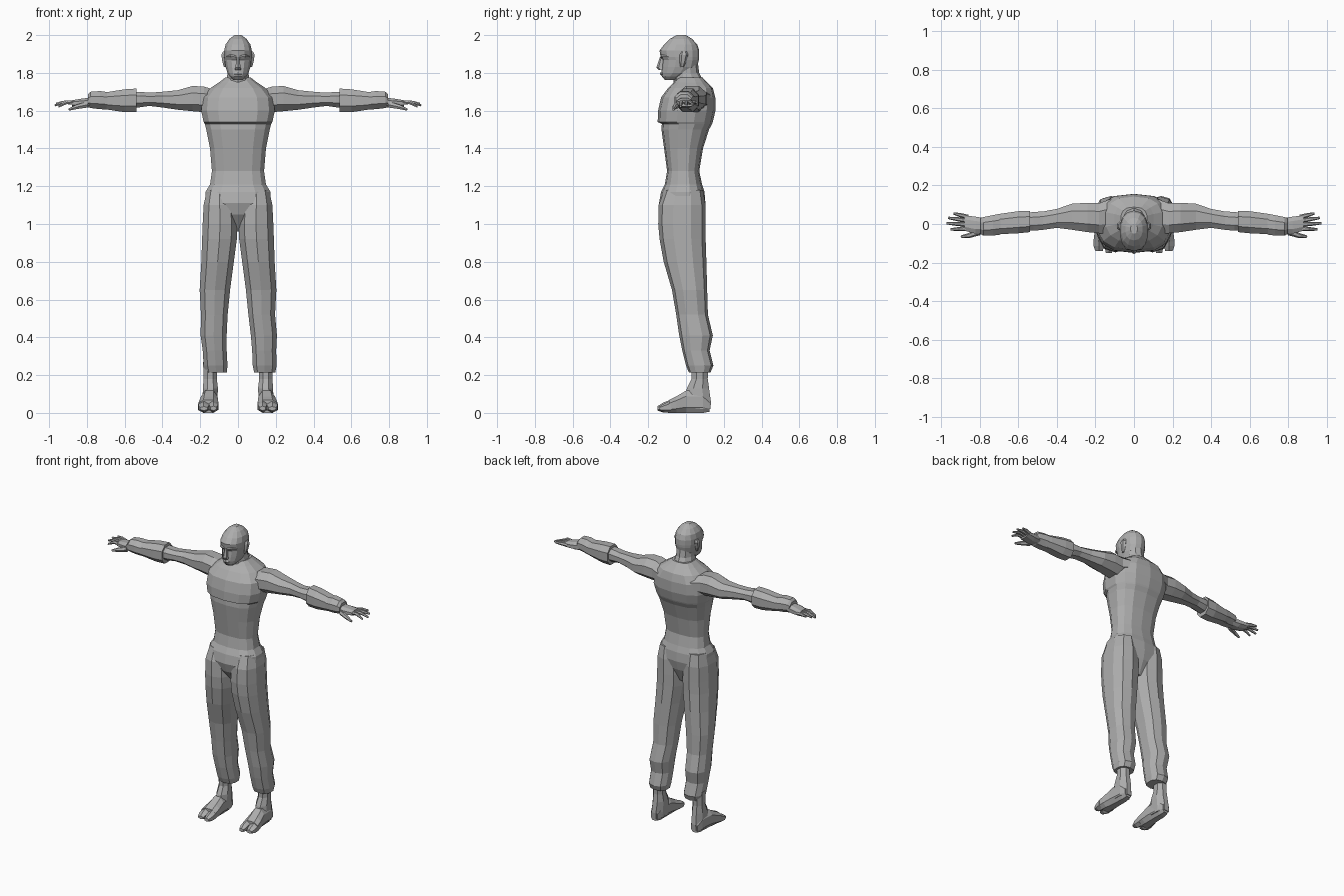
import bpy, bmesh, math
from mathutils import Vector

mat = bpy.data.materials.new("plain grey")
mat.diffuse_color = (0.42, 0.42, 0.42, 1)


def skin(name, rings, mirror=False):
    """Bridge rings of points into a closed flat-shaded object."""
    bm = bmesh.new()
    loops = [[bm.verts.new(p) for p in r] for r in rings]
    n = len(loops[0])
    for a, b in zip(loops, loops[1:]):
        for i in range(n):
            j = (i + 1) % n
            bm.faces.new((a[i], a[j], b[j], b[i]))
    bm.faces.new(loops[0])
    bm.faces.new(loops[-1])
    bmesh.ops.recalc_face_normals(bm, faces=bm.faces)
    me = bpy.data.meshes.new(name)
    bm.to_mesh(me)
    bm.free()
    me.materials.append(mat)
    ob = bpy.data.objects.new(name, me)
    bpy.context.collection.objects.link(ob)
    if mirror:
        m = ob.modifiers.new("mirror", 'MIRROR')
        m.use_mirror_merge = False
    return ob


def loft(name, axis, secs, n=8, power=2.0, mirror=False):
    """secs: (position on axis, a0, a1, b0, b1), bounds of each rounded section."""
    unit = []
    for i in range(n):
        t = 2 * math.pi * (i + 0.5) / n
        unit.append([math.copysign(abs(f(t)) ** (2 / power), f(t)) for f in (math.cos, math.sin)])
    mu = max(abs(p[0]) for p in unit)
    mv = max(abs(p[1]) for p in unit)
    rings = []
    for t, a0, a1, b0, b1 in secs:
        ring = []
        for u, v in unit:
            a = (a0 + a1) / 2 + (a1 - a0) / 2 * u / mu
            b = (b0 + b1) / 2 + (b1 - b0) / 2 * v / mv
            ring.append({'x': (t, a, b), 'y': (a, t, b), 'z': (a, b, t)}[axis])
        rings.append(ring)
    return skin(name, rings, mirror)


def sym(secs):
    return [(z, -w, w, y0, y1) for z, w, y0, y1 in secs]


def tube(name, pts, n=6, flat=1.0, mirror=True):
    """pts: (x, y, z, radius) along a limb."""
    d = (Vector(pts[-1][:3]) - Vector(pts[0][:3])).normalized()
    side = d.cross(Vector((0, 0, 1))).normalized()
    up = side.cross(d)
    rings = [[Vector(p[:3]) + p[3] * (side * math.cos(2 * math.pi * i / n)
              + up * flat * math.sin(2 * math.pi * i / n)) for i in range(n)] for p in pts]
    return skin(name, rings, mirror)


# Torso with overhanging chest, down to the crotch
loft("torso", 'z', sym([
    (0.96, 0.025, -0.06, 0.05), (1.05, 0.13, -0.125, 0.09),
    (1.11, 0.172, -0.143, 0.103), (1.17, 0.172, -0.132, 0.098),
    (1.21, 0.148, -0.112, 0.085), (1.28, 0.138, -0.10, 0.07),
    (1.40, 0.148, -0.116, 0.09), (1.50, 0.168, -0.13, 0.122),
    (1.53, 0.176, -0.128, 0.138), (1.54, 0.182, -0.15, 0.142),
    (1.60, 0.195, -0.148, 0.156), (1.67, 0.188, -0.132, 0.155),
    (1.72, 0.145, -0.095, 0.142), (1.75, 0.10, -0.065, 0.112),
    (1.775, 0.068, -0.045, 0.088)]), n=14, power=2.6)

# Neck and collar
loft("neck", 'z', sym([(1.71, 0.085, -0.075, 0.11), (1.75, 0.066, -0.065, 0.095),
                       (1.80, 0.054, -0.065, 0.07), (1.86, 0.054, -0.06, 0.062)]), n=10)

# Head
loft("head", 'z', sym([
    (1.763, 0.025, -0.112, -0.05), (1.78, 0.043, -0.128, -0.01),
    (1.80, 0.056, -0.130, 0.03), (1.83, 0.065, -0.128, 0.058),
    (1.868, 0.071, -0.124, 0.068), (1.885, 0.073, -0.135, 0.07),
    (1.918, 0.073, -0.140, 0.07), (1.95, 0.066, -0.116, 0.06),
    (1.98, 0.045, -0.085, 0.032), (2.0, 0.018, -0.05, 0.0)]), n=14, power=2.2)
loft("nose", 'z', sym([(1.885, 0.007, -0.138, -0.11), (1.828, 0.014, -0.157, -0.11),
                       (1.815, 0.017, -0.145, -0.11)]), n=6)
loft("lips", 'z', sym([(1.785, 0.016, -0.132, -0.1), (1.795, 0.024, -0.138, -0.1),
                       (1.804, 0.016, -0.134, -0.1)]), n=6)
loft("ear", 'z', [(1.83, 0.06, 0.074, -0.03, -0.012), (1.855, 0.06, 0.082, -0.034, 0.0),
                  (1.895, 0.06, 0.088, -0.034, 0.012), (1.912, 0.06, 0.08, -0.025, 0.005)],
     n=6, mirror=True)
tube("brow", [(0.008, -0.13, 1.884, 0.008), (0.035, -0.126, 1.89, 0.009),
              (0.06, -0.09, 1.886, 0.006)])

# Arms
loft("arm", 'x', [
    (0.12, -0.05, 0.13, 1.61, 1.71), (0.18, -0.048, 0.108, 1.592, 1.727),
    (0.24, -0.042, 0.11, 1.597, 1.731), (0.32, -0.03, 0.105, 1.605, 1.708),
    (0.40, -0.02, 0.078, 1.617, 1.70), (0.47, -0.03, 0.065, 1.625, 1.695),
    (0.52, -0.035, 0.062, 1.618, 1.70), (0.58, -0.03, 0.055, 1.615, 1.70)],
    power=2.2, mirror=True)

# Forearm guards with a wrist wrap
loft("forearm_guard", 'x', [
    (0.538, -0.042, 0.068, 1.592, 1.717), (0.60, -0.048, 0.066, 1.592, 1.713),
    (0.70, -0.053, 0.052, 1.607, 1.697), (0.76, -0.05, 0.038, 1.618, 1.69)],
    power=2.3, mirror=True)
loft("wrist_wrap", 'x', [
    (0.69, -0.055, 0.053, 1.606, 1.698), (0.73, -0.06, 0.046, 1.608, 1.704),
    (0.78, -0.06, 0.036, 1.614, 1.70), (0.795, -0.052, 0.03, 1.622, 1.685)], mirror=True)

# Hands
loft("palm", 'x', [(0.76, -0.045, 0.028, 1.618, 1.67), (0.82, -0.05, 0.038, 1.615, 1.665),
                   (0.878, -0.035, 0.045, 1.622, 1.655)], power=2.4, mirror=True)
for i, (y0, x1, y1, z1) in enumerate([(0.036, 0.935, 0.055, 1.645), (0.017, 0.962, 0.032, 1.638),
                                      (-0.003, 0.97, 0.004, 1.628), (-0.024, 0.95, -0.028, 1.622)]):
    tube("finger_%d" % (i + 1), [(0.86, y0, 1.64, 0.012),
                                 ((0.86 + x1) / 2, (y0 + y1) / 2, 1.645, 0.011),
                                 (x1, y1, z1, 0.006)])
tube("thumb", [(0.80, -0.04, 1.632, 0.018), (0.855, -0.06, 1.62, 0.013),
               (0.895, -0.066, 1.606, 0.007)])

# Trouser legs, hem of each shifted a little differently
for name, s, hem in (("right_leg", -1, -0.025), ("left_leg", 1, 0.0)):
    secs = []
    for z, x0, x1, y0, y1 in [
            (1.18, 0.03, 0.165, -0.115, 0.09), (1.10, 0.012, 0.182, -0.145, 0.104),
            (1.00, 0.003, 0.187, -0.147, 0.104), (0.92, 0.006, 0.19, -0.140, 0.104),
            (0.80, 0.022, 0.194, -0.118, 0.108), (0.65, 0.042, 0.203, -0.074, 0.112),
            (0.52, 0.055, 0.196, -0.052, 0.116), (0.41, 0.068, 0.206, -0.036, 0.142),
            (0.33, 0.075, 0.202, -0.02, 0.125), (0.25, 0.078, 0.204, 0.0, 0.145),
            (0.215, 0.085, 0.198, 0.015, 0.13)]:
        d = hem * max(0, (0.5 - z) / 0.28)
        secs.append((z, *sorted((s * (x0 + d), s * (x1 + d))), y0, y1))
    loft(name, 'z', secs, n=10, power=2.4)

# Ankles and feet
loft("ankle", 'z', [(0.27, 0.108, 0.185, 0.03, 0.118), (0.18, 0.112, 0.182, 0.03, 0.115),
                    (0.13, 0.106, 0.186, 0.005, 0.122), (0.06, 0.11, 0.188, -0.01, 0.132),
                    (0.02, 0.112, 0.186, -0.01, 0.13)], mirror=True)
loft("foot", 'y', [(0.125, 0.125, 0.175, 0.006, 0.07), (0.09, 0.112, 0.188, 0.0, 0.115),
                   (0.0, 0.108, 0.195, 0.0, 0.118), (-0.05, 0.105, 0.205, 0.0, 0.088),
                   (-0.09, 0.104, 0.21, 0.0, 0.068)], power=2.5, mirror=True)
loft("big_toe", 'y', [(-0.08, 0.104, 0.155, 0.0, 0.07), (-0.12, 0.105, 0.152, 0.002, 0.055),
                      (-0.15, 0.115, 0.146, 0.012, 0.036)], n=6, mirror=True)
loft("small_toes", 'y', [(-0.08, 0.15, 0.211, 0.0, 0.066), (-0.115, 0.156, 0.209, 0.002, 0.05),
                         (-0.14, 0.162, 0.20, 0.012, 0.034)], n=6, mirror=True)
